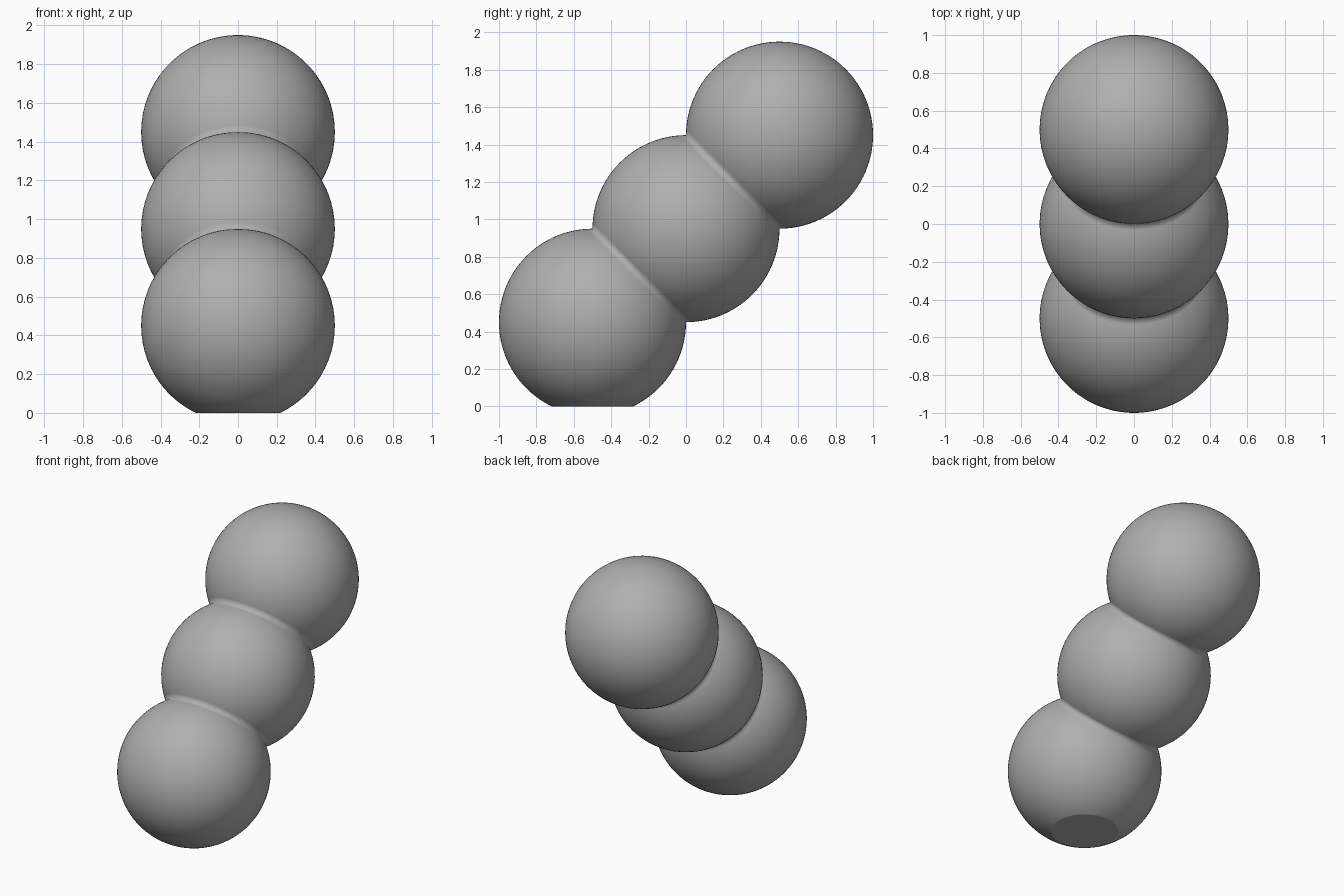
import bpy, bmesh
from math import sin, cos, pi, radians, sqrt
from mathutils import Vector, Matrix

if "Cube" in bpy.data.objects:
    bpy.data.objects.remove(bpy.data.objects["Cube"])

R = 0.5
STEP = sqrt(0.5)          # spacing of sphere centres along the 45 degree axis
SEGMENTS = 96

# Profile of three merged spheres, in the (radius, axis) plane
profile = []
for offset, start, end in ((-STEP, 180, 45), (0, 135, 45), (STEP, 135, 0)):
    count = (start - end) * 4 // 15
    for i in range(count + 1):
        if profile and i == 0:
            continue      # seam point is shared with the previous sphere
        a = radians(start + (end - start) * i / count)
        profile.append(Vector((R * sin(a), 0, offset + R * cos(a))))

# Lathe the profile around its axis
bm = bmesh.new()
verts = [bm.verts.new(p) for p in profile]
edges = [bm.edges.new(pair) for pair in zip(verts, verts[1:])]
bmesh.ops.spin(bm, geom=verts + edges, cent=(0, 0, 0), axis=(0, 0, 1),
               angle=2 * pi, steps=SEGMENTS)
bmesh.ops.remove_doubles(bm, verts=bm.verts, dist=1e-4)

# Lean the stack back and lift it into place
place = Matrix.Translation((0, 0, 0.95)) @ Matrix.Rotation(radians(-45), 4, 'X')
bmesh.ops.transform(bm, matrix=place, verts=bm.verts)

# Slice off the underside to form the flat foot
cut = bmesh.ops.bisect_plane(bm, geom=bm.verts[:] + bm.edges[:] + bm.faces[:],
                             plane_co=(0, 0, 0), plane_no=(0, 0, 1),
                             clear_inner=True)
rim = [e for e in cut["geom_cut"] if isinstance(e, bmesh.types.BMEdge)]
bmesh.ops.holes_fill(bm, edges=rim, sides=0)
bmesh.ops.recalc_face_normals(bm, faces=bm.faces)

# Smooth skin, crisp foot edge
for f in bm.faces:
    f.smooth = True
for e in bm.edges:
    if all(abs(v.co.z) < 1e-4 for v in e.verts):
        e.smooth = False

mesh = bpy.data.meshes.new("leaning_sphere_stack")
bm.to_mesh(mesh)
bm.free()
stack = bpy.data.objects.new("leaning_sphere_stack", mesh)
bpy.context.collection.objects.link(stack)

# Dark grey surface
grey = bpy.data.materials.new("dark_grey")
grey.diffuse_color = (0.43, 0.43, 0.43, 1)
grey.use_nodes = True
grey.node_tree.nodes["Principled BSDF"].inputs["Base Color"].default_value = grey.diffuse_color
mesh.materials.append(grey)
